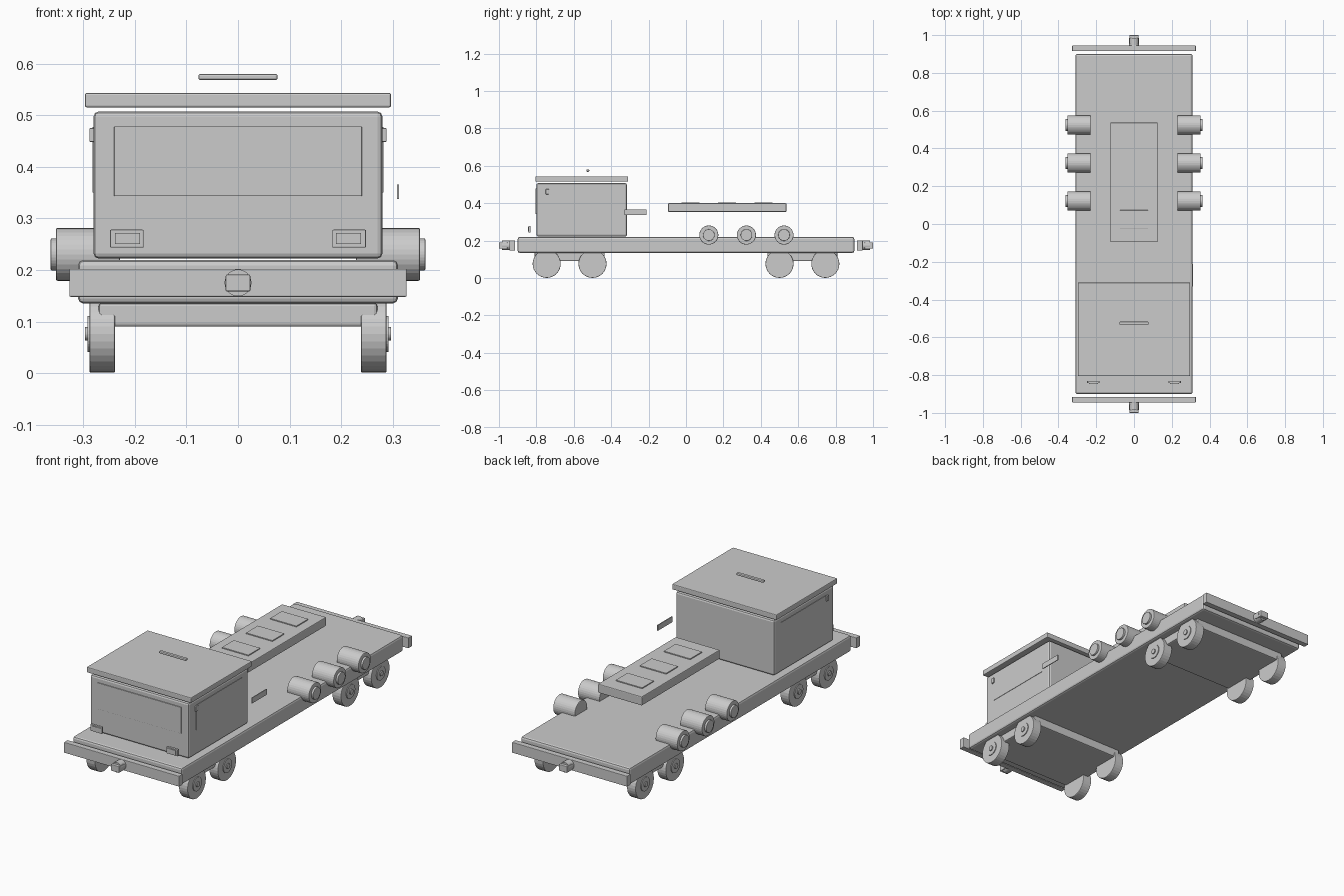
import bpy
import math

if "Cube" in bpy.data.objects:
    bpy.data.objects.remove(bpy.data.objects["Cube"], do_unlink=True)

GREY = (0.6, 0.6, 0.6, 1.0)
grey = bpy.data.materials.new("plain_grey")
grey.use_nodes = True
grey.diffuse_color = GREY
grey.node_tree.nodes["Principled BSDF"].inputs["Base Color"].default_value = GREY


def finish(obj, name, bevel):
    obj.name = name
    obj.data.materials.append(grey)
    if bevel:
        mod = obj.modifiers.new("soft_edges", 'BEVEL')
        mod.width = bevel
        mod.segments = 2
        mod.limit_method = 'ANGLE'
        mod.angle_limit = math.radians(40)
    return obj


def box(name, x, y, z, bevel=0.0):
    """Box from (low, high) ranges on each axis."""
    bpy.ops.mesh.primitive_cube_add(size=1, location=[sum(r) / 2 for r in (x, y, z)])
    obj = bpy.context.object
    obj.scale = [abs(r[1] - r[0]) for r in (x, y, z)]
    bpy.ops.object.transform_apply(location=False, rotation=False, scale=True)
    return finish(obj, name, bevel)


def rod(name, axis, radius, ends, centre, bevel=0.0):
    """Cylinder along x or y; centre gives the other horizontal coordinate and z."""
    mid, length = sum(ends) / 2, abs(ends[1] - ends[0])
    along_x = axis == 'x'
    loc = (mid, centre[0], centre[1]) if along_x else (centre[0], mid, centre[1])
    rot = (0, math.pi / 2, 0) if along_x else (math.pi / 2, 0, 0)
    bpy.ops.mesh.primitive_cylinder_add(vertices=32, radius=radius, depth=length,
                                        location=loc, rotation=rot)
    return finish(bpy.context.object, name, bevel)


def span(s, a, b):
    """Range a..b, mirrored when s is -1."""
    return (a * s, b * s)


SIDES = (("left", 1), ("right", -1))
ENDS = (("front", -1), ("rear", 1))

# Flat deck
box("deck", (-0.31, 0.31), (-0.90, 0.90), (0.135, 0.219), 0.01)

# End beams, couplers, bogies and wheels
for end, e in ENDS:
    box(end + "_buffer_beam", (-0.327, 0.327), span(e, 0.915, 0.945), (0.148, 0.202), 0.002)
    rod(end + "_coupler_shank", 'y', 0.026, span(e, 0.92, 0.985), (0, 0.175))
    box(end + "_coupler_head", (-0.024, 0.024), span(e, 0.955, 1.0), (0.158, 0.191), 0.003)
    box(end + "_bogie_frame", (-0.27, 0.27), span(e, 0.435, 0.81), (0.09, 0.136), 0.006)
    for side, s in SIDES:
        for place, y in (("inner", 0.5), ("outer", 0.745)):
            tag = f"{end}_{side}_{place}_"
            at = (y * e, 0.076)
            rod(tag + "wheel", 'x', 0.075, span(s, 0.238, 0.288), at, 0.003)
            rod(tag + "hub", 'x', 0.035, span(s, 0.28, 0.292), at)
            rod(tag + "axle_pin", 'x', 0.013, span(s, 0.28, 0.297), at)

# Cab with roof
box("cab_body", (-0.28, 0.28), (-0.80, -0.315), (0.222, 0.507), 0.01)
box("cab_roof", (-0.297, 0.297), (-0.805, -0.31), (0.515, 0.543), 0.004)
box("roof_bar", (-0.077, 0.077), (-0.533, -0.517), (0.568, 0.58), 0.004)
box("windscreen", (-0.24, 0.24), (-0.804, -0.797), (0.343, 0.478), 0.001)

# Cab side details and headlights
for side, s in SIDES:
    box(side + "_cab_window", span(s, 0.276, 0.282), (-0.74, -0.37), (0.35, 0.477))
    box(side + "_cab_latch", span(s, 0.276, 0.288), (-0.75, -0.732), (0.448, 0.475), 0.002)
    box(side + "_headlight", span(s, 0.183, 0.248), (-0.843, -0.831), (0.243, 0.278), 0.002)
    box(side + "_headlight_lens", span(s, 0.19, 0.238), (-0.846, -0.84), (0.25, 0.272))

# Step plate beside the cab
box("side_plate", (0.308, 0.312), (-0.33, -0.212), (0.337, 0.366))

# Raised panel with three hatches
box("raised_panel", (-0.125, 0.125), (-0.096, 0.537), (0.354, 0.4), 0.004)
for i in range(3):
    y = 0.025 + 0.195 * i
    box(f"panel_hatch_{i + 1}", (-0.075, 0.075), (y - 0.048, y + 0.048), (0.397, 0.405), 0.001)

# Side drums with end caps
for side, s in SIDES:
    for i in range(3):
        at = (0.122 + 0.201 * i, 0.23)
        rod(f"{side}_drum_{i + 1}", 'x', 0.051, span(s, 0.229, 0.353), at, 0.003)
        rod(f"{side}_drum_cap_{i + 1}", 'x', 0.031, span(s, 0.35, 0.363), at, 0.002)
